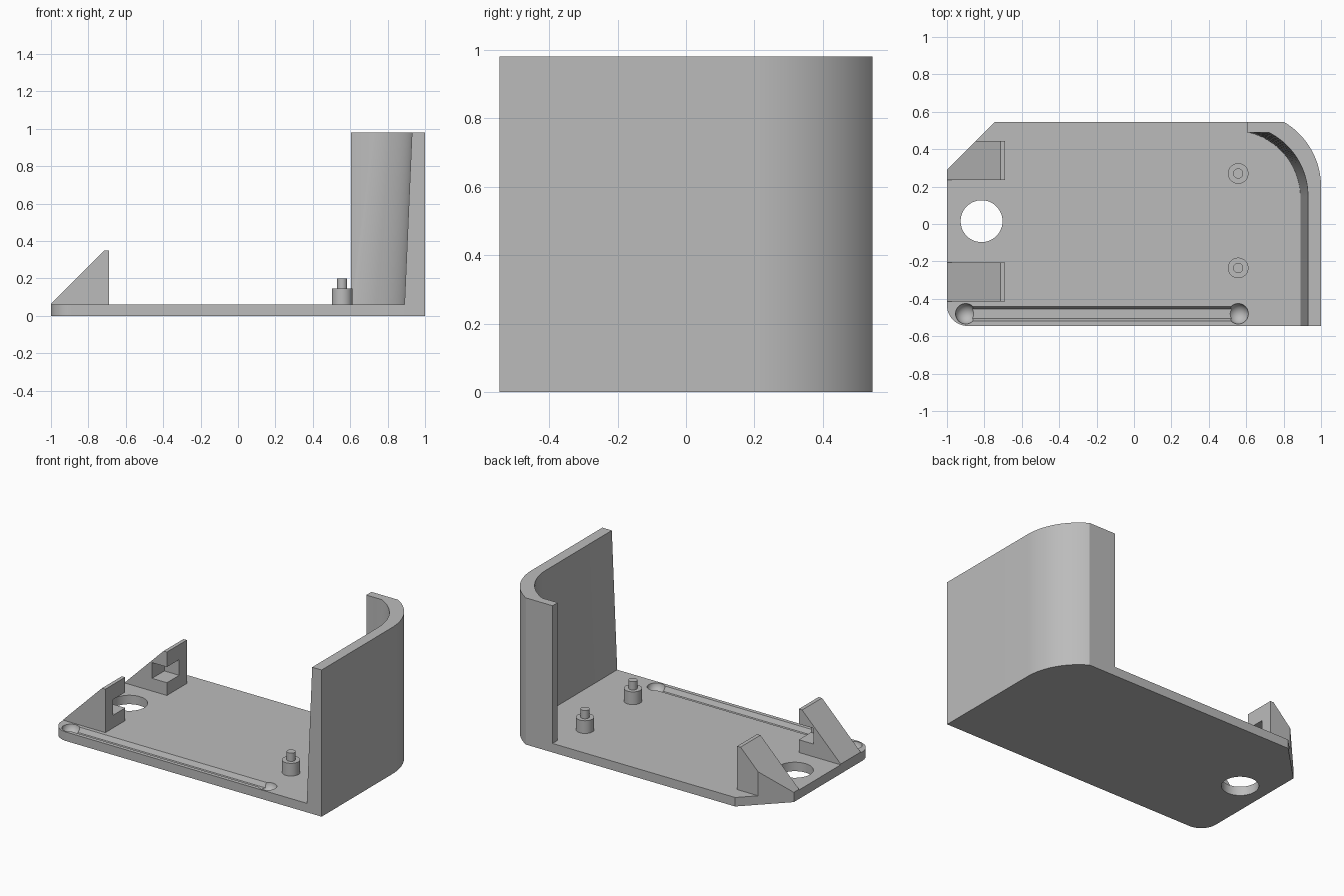
import bpy, bmesh
from math import cos, sin, atan2, pi
from mathutils import Matrix

if "Cube" in bpy.data.objects:
    bpy.data.objects.remove(bpy.data.objects["Cube"], do_unlink=True)

grey = bpy.data.materials.new("plain_grey")
grey.use_nodes = True
grey.diffuse_color = (0.5, 0.5, 0.5, 1)
grey.node_tree.nodes["Principled BSDF"].inputs["Base Color"].default_value = (0.5, 0.5, 0.5, 1)

BACK, FLOOR, TOP = 0.545, 0.06, 0.98
END = 0.605          # free end of the curved wall
GROOVE_Y = -0.48


def add_object(name, bm):
    bmesh.ops.recalc_face_normals(bm, faces=bm.faces)
    mesh = bpy.data.meshes.new(name)
    bm.to_mesh(mesh)
    bm.free()
    mesh.materials.append(grey)
    obj = bpy.data.objects.new(name, mesh)
    bpy.context.collection.objects.link(obj)
    return obj


def loft(name, lower, upper):
    """Solid between two matching rings of 3D points."""
    bm = bmesh.new()
    a = [bm.verts.new(p) for p in lower]
    b = [bm.verts.new(p) for p in upper]
    bm.faces.new(a)
    bm.faces.new(b)
    for i in range(len(a)):
        j = (i + 1) % len(a)
        bm.faces.new((a[i], a[j], b[j], b[i]))
    return add_object(name, bm)


def prism(name, ring, z0, z1):
    return loft(name, [(x, y, z0) for x, y in ring], [(x, y, z1) for x, y in ring])


def arc(cx, cy, r, a0, a1, n=24):
    angles = [a0 + (a1 - a0) * i / n for i in range(n + 1)]
    return [(cx + r * cos(a), cy + r * sin(a)) for a in angles]


def disc(x, y, r):
    return arc(x, y, r, 0, 2 * pi, 48)[:-1]


def box(name, x0, x1, y0, y1, z0, z1):
    return prism(name, [(x0, y0), (x1, y0), (x1, y1), (x0, y1)], z0, z1)


def cut(obj, cutter):
    mod = obj.modifiers.new(cutter.name, "BOOLEAN")
    mod.operation = "DIFFERENCE"
    mod.solver = "EXACT"
    mod.object = cutter
    bpy.context.view_layer.objects.active = obj
    bpy.ops.object.modifier_apply(modifier=mod.name)
    bpy.data.objects.remove(cutter, do_unlink=True)


# Base plate: one rounded, one chamfered and one large curved corner
outer_arc = arc(0.6, 0.2, 0.4, 0, atan2(BACK - 0.2, 0.2025))
outline = [(1, -BACK)] + outer_arc + [(END, BACK), (-0.745, BACK), (-1, 0.29)]
outline += arc(-0.89, -BACK + 0.11, 0.11, pi, 1.5 * pi, 12)
base = prism("base_plate", outline, 0, FLOOR)
cut(base, prism("round_hole", disc(-0.815, 0.015, 0.112), -0.1, 0.2))

# Groove along the front edge, with a bowl at each end
profile = [(-0.04, FLOOR + 0.001), (-0.025, 0.03), (0.025, 0.03), (0.04, FLOOR + 0.001)]
cut(base, loft("groove", *[[(x, GROOVE_Y + y, z) for y, z in profile] for x in (-0.9, 0.557)]))
for x in (-0.9, 0.557):
    bm = bmesh.new()
    bmesh.ops.create_uvsphere(bm, u_segments=32, v_segments=16, radius=0.055,
                              matrix=Matrix.Translation((x, GROOVE_Y, FLOOR + 0.004)))
    cut(base, add_object("bowl", bm))


# Curved wall: upright outside, tapering inside
def wall_ring(cx, cy, r, dx, dy, z):
    inner = arc(cx, cy, r, atan2(dy, dx), 0)
    ring = [(1, -BACK)] + outer_arc + [(END, BACK), (END, 0.49)] + inner + [(cx + r, -BACK)]
    return [(x, y, z) for x, y in ring]


wall = loft("curved_wall", wall_ring(0.531, 0.14, 0.359, 0.08, 0.35, FLOOR),
            wall_ring(0.55, 0.15, 0.38, 0.17, 0.34, TOP))

# Locating posts with pins
posts = []
for name, y in (("front", -0.235), ("back", 0.27)):
    posts.append(prism(name + "_post", disc(0.557, y, 0.055), FLOOR, 0.145))
    posts.append(prism(name + "_pin", disc(0.557, y, 0.027), 0.145, 0.2))

# Sloped brackets, each notched on the side facing the other
side = [(-1, FLOOR), (-0.69, FLOOR), (-0.69, 0.35), (-0.715, 0.35), (-1, 0.065)]
brackets = []
for name, y0, y1, n0, n1 in (("front", -0.415, -0.205, -0.335, -0.1),
                             ("back", 0.235, 0.445, 0.1, 0.365)):
    bracket = loft(name + "_bracket", *[[(x, y, z) for x, z in side] for y in (y0, y1)])
    cut(bracket, box("notch", -0.8, -0.6, n0, n1, 0.145, 0.25))
    brackets.append(bracket)
# The back bracket follows the chamfered corner
cut(brackets[1], prism("chamfer", [(-1, 0.29), (-0.745, BACK), (-0.745, 0.8), (-1.2, 0.8), (-1.2, 0.09)], 0, 0.5))

for obj in bpy.context.view_layer.objects:
    obj.select_set(obj in [base, wall] + posts + brackets)
bpy.context.view_layer.objects.active = base
bpy.ops.object.shade_smooth_by_angle(angle=0.5)
